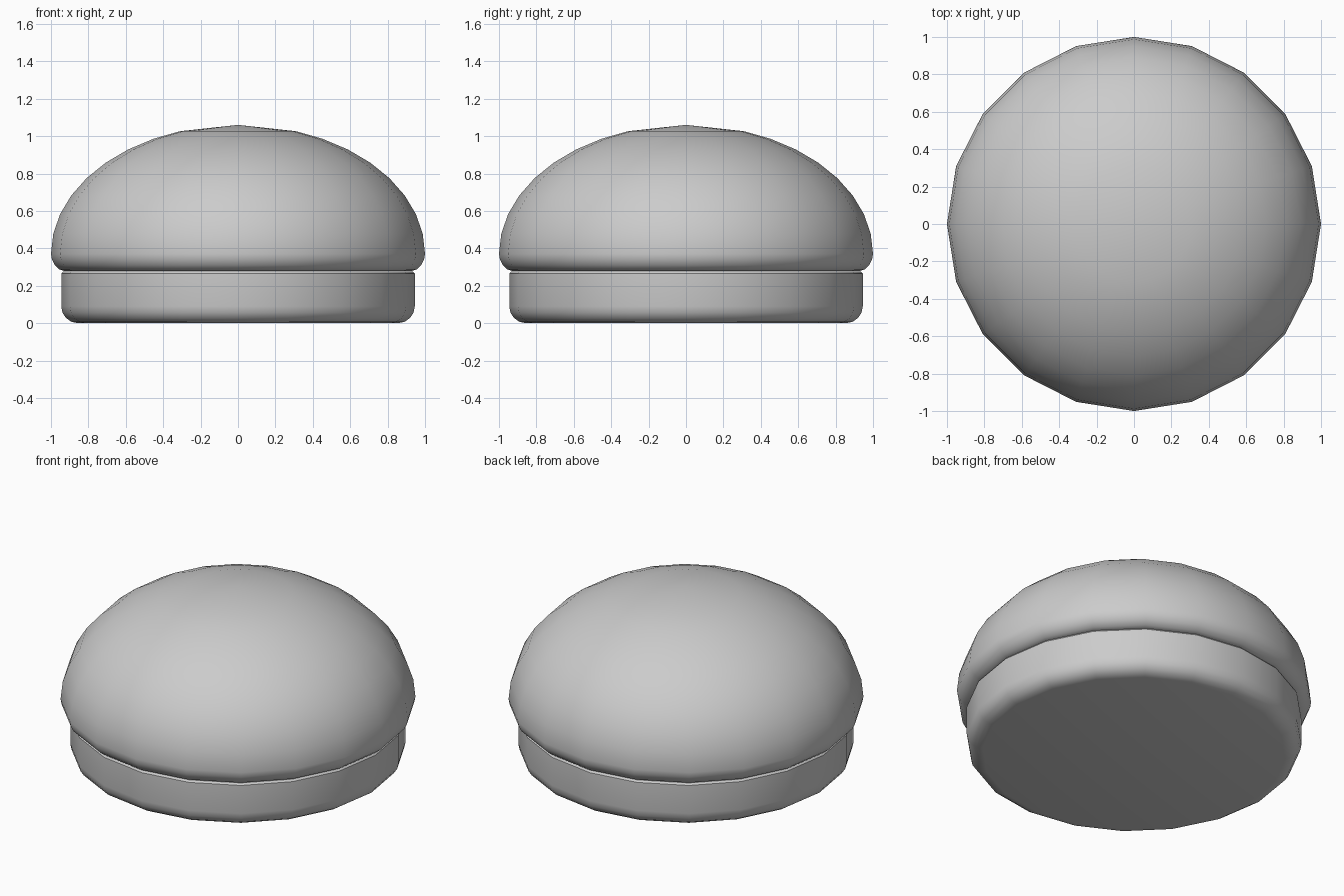
import bpy, bmesh, math

if "Cube" in bpy.data.objects:
    bpy.data.objects.remove(bpy.data.objects["Cube"])

SIDES = 20


def lathe(name, profile):
    """Revolve (radius, z) points around z; both ends are closed on the axis."""
    bm = bmesh.new()
    rings = []
    for r, z in profile:
        if r == 0:
            rings.append([bm.verts.new((0, 0, z))] * SIDES)
        else:
            rings.append([bm.verts.new((r * math.cos(2 * math.pi * i / SIDES),
                                        r * math.sin(2 * math.pi * i / SIDES), z))
                          for i in range(SIDES)])
    for a, b in zip(rings, rings[1:]):
        for i in range(SIDES):
            j = (i + 1) % SIDES
            bm.faces.new(list(dict.fromkeys((a[i], a[j], b[j], b[i]))))
    bmesh.ops.recalc_face_normals(bm, faces=bm.faces)
    mesh = bpy.data.meshes.new(name)
    bm.to_mesh(mesh)
    bm.free()
    obj = bpy.data.objects.new(name, mesh)
    bpy.context.collection.objects.link(obj)
    bpy.ops.object.select_all(action='DESELECT')
    obj.select_set(True)
    bpy.context.view_layer.objects.active = obj
    bpy.ops.object.shade_smooth_by_angle(angle=math.radians(40))
    return obj


# Lower bun: low disc with a rounded bottom rim
corner = [(0.855 + 0.09 * math.sin(t), 0.09 - 0.09 * math.cos(t))
          for t in (math.radians(a) for a in (0, 22.5, 45, 67.5, 90))]
lathe("bottom_bun", [(0, 0)] + corner + [(0.945, 0.265), (0.935, 0.276), (0, 0.276)])

# Upper bun: half-ellipsoid dome with a tucked-in lower rim and flat underside
dome = [(math.cos(t), 0.37 + 0.69 * math.sin(t))
        for t in (math.radians(9 * k) for k in range(10))]
dome[-1] = (0, 1.06)
lathe("top_bun", [(0, 0.279), (0.93, 0.279), (0.955, 0.287), (0.98, 0.31),
                  (0.995, 0.34)] + dome)
